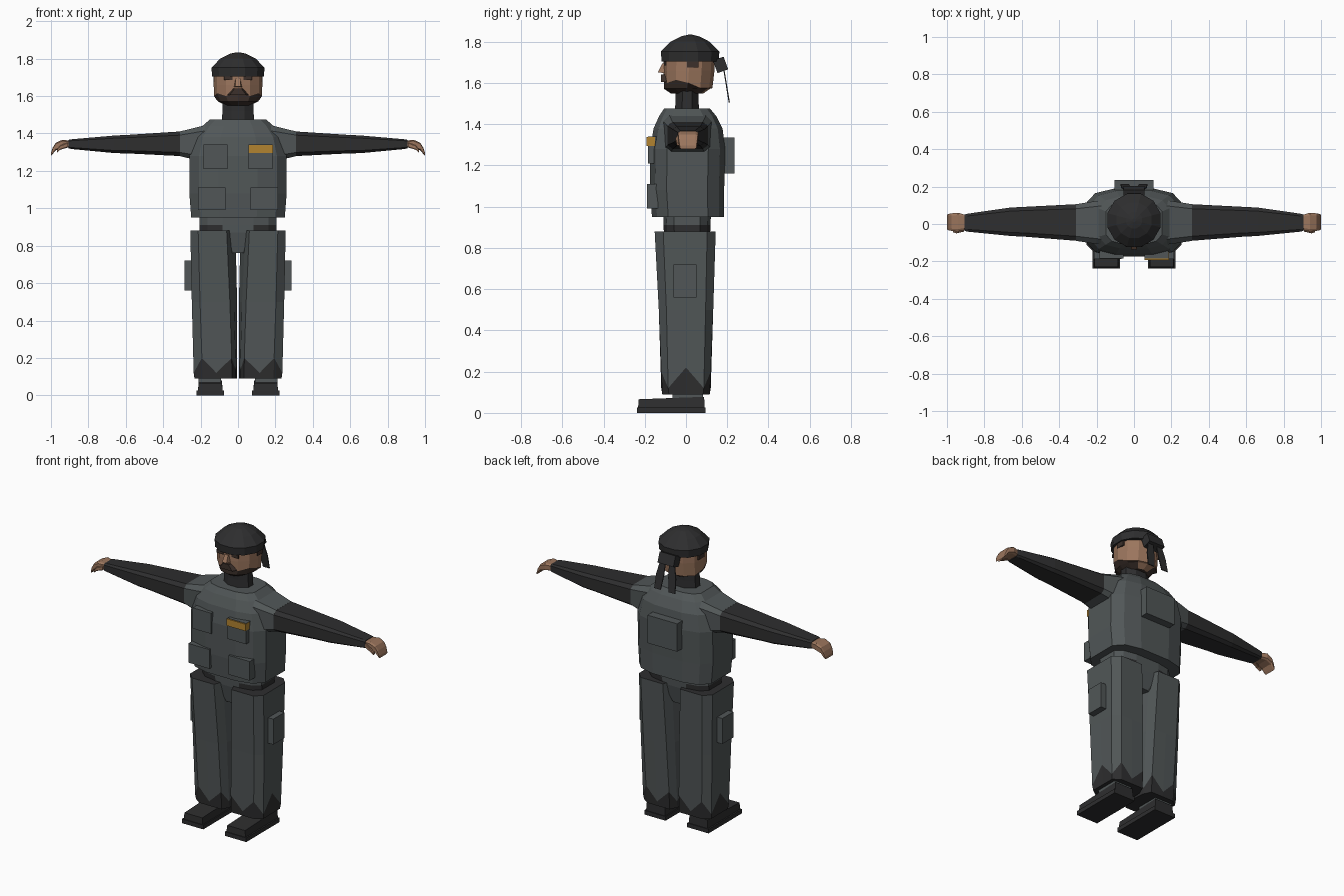
import bpy, bmesh, math
from mathutils import Matrix

if "Cube" in bpy.data.objects:
    bpy.data.objects.remove(bpy.data.objects["Cube"])


def material(name, rgb):
    m = bpy.data.materials.new(name)
    m.diffuse_color = (*rgb, 1)
    m.use_nodes = True
    m.node_tree.nodes["Principled BSDF"].inputs["Base Color"].default_value = m.diffuse_color
    return m


GREY = material("grey cloth", (0.082, 0.094, 0.096))
DARK = material("black cloth", (0.027, 0.027, 0.028))
SKIN = material("skin", (0.33, 0.18, 0.11))
BEARD = material("dark brown hair", (0.045, 0.030, 0.024))
GOLD = material("gold patch", (0.45, 0.23, 0.03))


def finish(name, bm, mats, rule=None):
    bmesh.ops.recalc_face_normals(bm, faces=bm.faces)
    if rule:
        for f in bm.faces:
            f.material_index = rule(f.calc_center_median(), f)
    me = bpy.data.meshes.new(name)
    bm.to_mesh(me)
    bm.free()
    for m in mats:
        me.materials.append(m)
    ob = bpy.data.objects.new(name, me)
    bpy.context.collection.objects.link(ob)
    return ob


def loft(name, rings, mats, rule=None):
    """Skin a closed solid over rings with equal point counts."""
    bm = bmesh.new()
    vs = [[bm.verts.new(p) for p in r] for r in rings]
    n = len(vs[0])
    for a, b in zip(vs, vs[1:]):
        for i in range(n):
            j = (i + 1) % n
            bm.faces.new((a[i], a[j], b[j], b[i]))
    bm.faces.new(vs[0])
    bm.faces.new(vs[-1])
    return finish(name, bm, mats, rule)


def box(name, x, y, z, mat, tilt=0):
    bm = bmesh.new()
    bmesh.ops.create_cube(bm, size=1)
    size = [r[1] - r[0] for r in (x, y, z)]
    mid = [(r[1] + r[0]) / 2 for r in (x, y, z)]
    bm.transform(Matrix.Translation(mid) @ Matrix.Rotation(tilt, 4, 'X')
                 @ Matrix.Diagonal((*size, 1)))
    return finish(name, bm, [mat])


def ngon(n, rx, ry, cy, z, phase=0):
    """Ring of n points; z may be a function of the angle index."""
    out = []
    for i in range(n):
        a = 2 * math.pi * (i + phase) / n
        out.append((rx * math.cos(a), cy + ry * math.sin(a), z(i) if callable(z) else z))
    return out


def plan(shape, cx, hw, cy, hd, z):
    return [(cx + u * hw, cy + v * hd, z) for u, v in shape]


# Vest
BODY = [(1, .55), (.8, .86), (.4, 1), (-.4, 1), (-.8, .86), (-1, .55),
        (-1, -.55), (-.8, -.86), (-.4, -1), (.4, -1), (.8, -.86), (1, -.55)]
loft("vest", [plan(BODY, 0, hw, cy, hd, z) for z, hw, cy, hd in (
    (.95, .25, .01, .175), (1.08, .26, .005, .18), (1.28, .26, .008, .182),
    (1.38, .235, .01, .167), (1.44, .19, .008, .138), (1.475, .15, .005, .112))], [GREY])

# Hips with belt patches on the sides
loft("hips", [plan(BODY, 0, hw, .005, hd, z) for z, hw, hd in (
    (.76, .05, .09), (.87, .205, .112), (.91, .205, .114), (.97, .205, .116))],
    [GREY, DARK], lambda c, f: int(.87 < c.z < .91 and abs(c.x) > .06))

# Vest pouches and chest patch
for s, side in ((-1, "right"), (1, "left")):
    def span(a, b):
        return sorted((s * a, s * b))
    box(side + "_chest_pouch", span(.057, .185), (-.185, -.13), (1.21, 1.34), GREY)
    box(side + "_waist_pouch", span(.067, .213), (-.188, -.135), (.99, 1.11), GREY)
    box(side + "_thigh_pouch", span(.235, .287), (-.06, .05), (.56, .72), GREY)
box("chest_patch", (.056, .186), (-.192, -.15), (1.295, 1.338), GOLD)
box("back_pouch", (-.103, .103), (.17, .235), (1.16, 1.335), GREY)

# Legs with zigzag hems, boots, arms and hands
LEG = [(1, 0), (1, .72), (.6, 1), (-.1, 1), (-.85, 1), (-1.05, .6), (-1.3, 0),
       (-1.05, -.6), (-.85, -1), (-.1, -1), (.6, -1), (1, -.72)]
ZIG = [.22, .12, .2, .12, .2, .13, .2, .13, .2, .12, .2, .12]
SLEEVE = [(1, .7), (.75, 1), (-.75, 1), (-1, .7), (-1, -.7), (-.75, -1), (.75, -1), (1, -.7)]


def across(s, x, cy, hd, cz, hh):
    return [(s * x, cy + u * hd, cz + v * hh) for u, v in SLEEVE]


for s, side in ((-1, "right"), (1, "left")):
    rings = [plan(LEG, cx, hw, cy, hd, z) for z, cx, hw, cy, hd in (
        (.09, .125, .108, 0, .115), (0, .127, .11, 0, .12),
        (.5, .137, .11, 0, .132), (.88, .15, .105, -.004, .148))]
    rings[1] = [(x, y, z) for (x, y, _), z in zip(rings[1], ZIG)]
    rings = [[(s * max(x, .005), y, z) for x, y, z in r] for r in rings]
    loft(side + "_trouser_leg", rings, [GREY, DARK],
         lambda c, f: int(c.z < .17 or c.z > .87))

    # Boot: sole, foot and ankle
    def span(a, b):
        return sorted((s * a, s * b))
    box(side + "_sole", span(.075, .223), (-.237, .095), (0, .026), DARK)
    loft(side + "_boot", [
        [(s * (.148 + u * w), y0 if v < 0 else y1, zf if v < 0 else zb)
         for u, v in ((-1, -1), (1, -1), (1, 1), (-1, 1))]
        for w, y0, y1, zf, zb in ((.066, -.232, .09, .026, .026), (.062, -.23, .088, .066, .078))],
        [DARK])
    box(side + "_ankle", span(.09, .21), (-.065, .082), (.06, .13), GREY)

    # Shoulder, sleeve and hand
    loft(side + "_shoulder", [across(s, *r) for r in (
        (.15, .008, .12, 1.34, .11), (.2, .008, .115, 1.345, .093),
        (.31, .008, .098, 1.345, .066))], [GREY])
    loft(side + "_sleeve", [across(s, *r) for r in (
        (.305, .008, .098, 1.345, .066), (.58, .012, .08, 1.343, .05),
        (.66, .012, .076, 1.342, .047), (.89, .007, .048, 1.343, .026),
        (.905, .007, .044, 1.343, .023))], [DARK])
    loft(side + "_hand", [across(s, *r) for r in (
        (.88, .008, .034, 1.343, .017), (.94, .01, .05, 1.344, .022),
        (.975, .01, .047, 1.33, .02), (.99, .01, .044, 1.308, .017),
        (1.0, .01, .04, 1.288, .008))], [SKIN])
    loft(side + "_thumb", [across(s, *r) for r in (
        (.91, -.025, .016, 1.338, .013), (.95, -.038, .012, 1.325, .012),
        (.968, -.036, .008, 1.305, .008))], [SKIN])

# Neck and collar
loft("neck", [ngon(8, rx, ry, .005, z, .5) for z, rx, ry in (
    (1.44, .095, .065), (1.52, .09, .06), (1.6, .088, .06))], [DARK])

# Head: the beard edge rises and falls around the face
LINE = [1.60, 1.575, 1.575, 1.575, 1.575, 1.575, 1.60, 1.615, 1.60, 1.635, 1.60, 1.615]
loft("head", [
    ngon(12, .065, .08, .005, 1.55), ngon(12, .108, .112, .005, 1.572),
    ngon(12, .128, .118, .01, lambda i: LINE[i]),
    ngon(12, .13, .124, .014, 1.66), ngon(12, .13, .124, .016, 1.73)],
    [SKIN, BEARD], lambda c, f: int(c.z < 1.606 and c.y < .09))

# Nose, moustache, eyes and sideburns
loft("nose", [[(-.012, -.10, 1.695), (.012, -.10, 1.695), (.012, -.115, 1.695), (-.012, -.115, 1.695)],
              [(-.024, -.09, 1.645), (.024, -.09, 1.645), (.015, -.136, 1.652), (-.015, -.136, 1.652)]],
     [SKIN])
loft("moustache", [[(-.06, -.09, 1.605), (.06, -.09, 1.605), (.045, -.122, 1.605), (-.045, -.122, 1.605)],
                   [(-.03, -.09, 1.64), (.03, -.09, 1.64), (.018, -.122, 1.64), (-.018, -.122, 1.64)]],
     [BEARD])
for s, side in ((-1, "right"), (1, "left")):
    x = sorted((s * .03, s * .075))
    box(side + "_eye", x, (-.106, -.098), (1.685, 1.705), BEARD)
    x = sorted((s * .122, s * .131))
    box(side + "_sideburn", x, (.005, .06), (1.675, 1.71), BEARD)

# Head wrap with knot and two tails
loft("head_wrap", [ngon(12, r, r, .02, z, .5) for z, r in (
    (1.705, .143), (1.752, .147), (1.80, .098), (1.826, .045), (1.834, .01))], [DARK])
box("wrap_knot", (-.055, .055), (.14, .195), (1.655, 1.72), DARK, .35)
for s, side in ((-1, "right"), (1, "left")):
    loft(side + "_wrap_tail", [
        [(s * (cx + w), y, z), (s * (cx - w), y, z),
         (s * (cx - w), y + .006, z), (s * (cx + w), y + .006, z)]
        for cx, w, y, z in ((.03, .018, .178, 1.68), (.042, .026, .193, 1.59),
                            (.05, .022, .207, 1.505))], [DARK])
